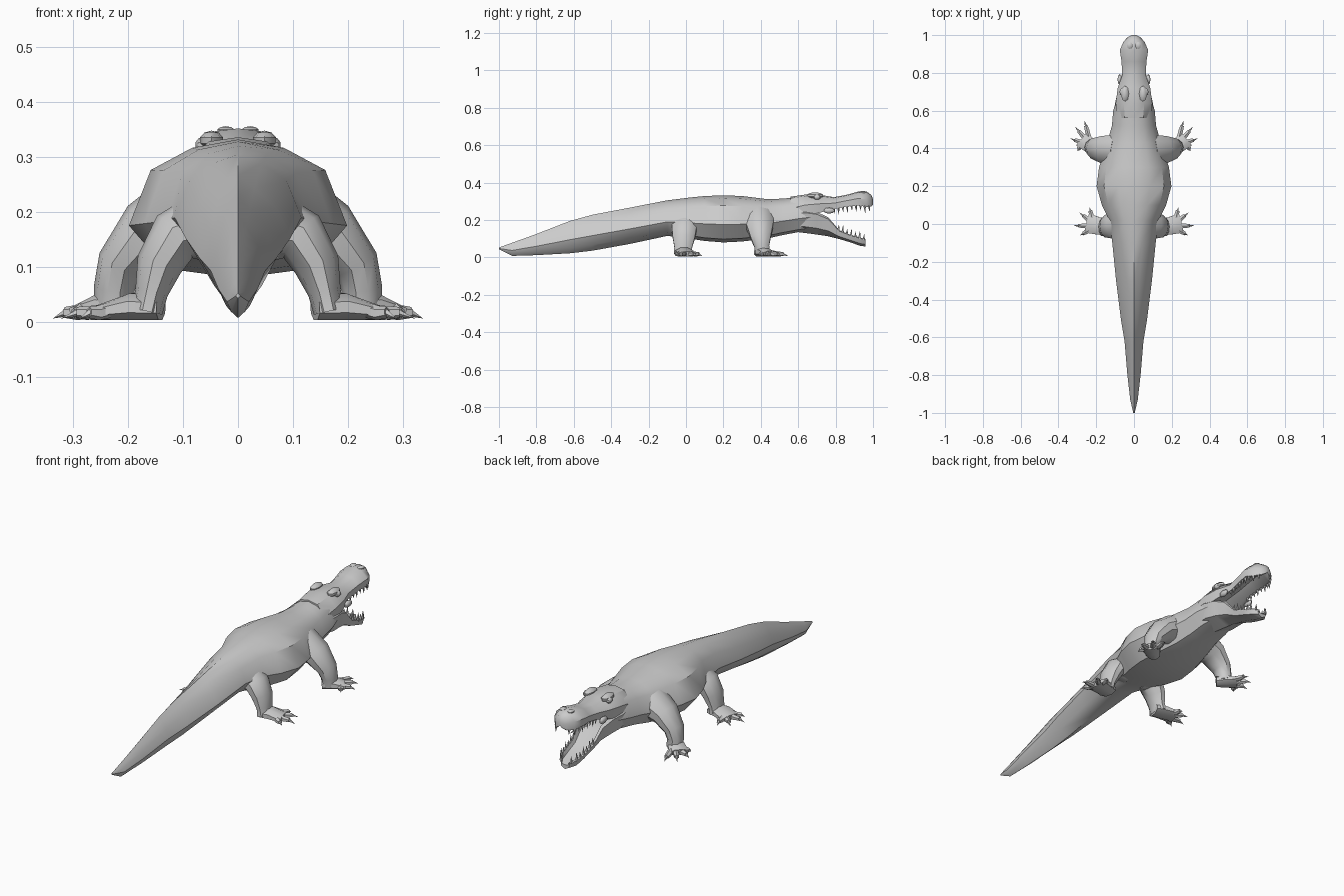
import bpy, bmesh, math
from mathutils import Vector

if "Cube" in bpy.data.objects:
    bpy.data.objects.remove(bpy.data.objects["Cube"])

skin = bpy.data.materials.new("grey_hide")
skin.diffuse_color = (0.6, 0.6, 0.6, 1)
skin.use_nodes = True
skin.node_tree.nodes["Principled BSDF"].inputs["Base Color"].default_value = skin.diffuse_color


def finish(name, bm, mirror=False, angle=40):
    bmesh.ops.recalc_face_normals(bm, faces=bm.faces)
    me = bpy.data.meshes.new(name)
    bm.to_mesh(me)
    bm.free()
    me.materials.append(skin)
    ob = bpy.data.objects.new(name, me)
    bpy.context.collection.objects.link(ob)
    bpy.ops.object.select_all(action='DESELECT')
    ob.select_set(True)
    bpy.context.view_layer.objects.active = ob
    bpy.ops.object.shade_smooth_by_angle(angle=math.radians(angle))
    if mirror:
        m = ob.modifiers.new("mirror", 'MIRROR')
        m.use_mirror_merge = False
    return ob


def bridge(bm, rings):
    vs = [[bm.verts.new(p) for p in r] for r in rings]
    n = len(vs[0])
    for a, b in zip(vs, vs[1:]):
        for i in range(n):
            j = (i + 1) % n
            bm.faces.new((a[i], a[j], b[j], b[i]))
    bm.faces.new(vs[0])
    bm.faces.new(vs[-1])


def loft(name, stations, section, angle=40):
    """stations: (y, half width, bottom, top); section(y): half outline from top to bottom"""
    rings = []
    for y, w, zb, zt in stations:
        half = section(y)
        full = half + [(-u, v) for u, v in half[-2:0:-1]]
        rings.append([(u * w, y, zb + v * (zt - zb)) for u, v in full])
    bm = bmesh.new()
    bridge(bm, rings)
    return finish(name, bm, angle=angle)


def tube(bm, path, side, n=8, floor=0.004):
    """path: (centre, radius along side, radius across)"""
    pts = [Vector(p[0]) for p in path]
    rings = []
    for i, (c, a, b) in enumerate(path):
        d = (pts[min(i + 1, len(pts) - 1)] - pts[max(i - 1, 0)]).normalized()
        s = Vector(side)
        s = (s - d * s.dot(d)).normalized()
        u = d.cross(s)
        ring = []
        for k in range(n):
            t = 2 * math.pi * (k + 0.5) / n
            p = pts[i] + s * a * math.cos(t) + u * b * math.sin(t)
            p.z = max(p.z, floor)
            ring.append(p)
        rings.append(ring)
    bridge(bm, rings)


def spike(bm, base, tip, r, n=5):
    base, tip = Vector(base), Vector(tip)
    d = (tip - base).normalized()
    s = d.orthogonal().normalized()
    u = d.cross(s)
    ring = [bm.verts.new(base + r * (s * math.cos(2 * math.pi * k / n) + u * math.sin(2 * math.pi * k / n)))
            for k in range(n)]
    t = bm.verts.new(tip)
    for k in range(n):
        bm.faces.new((ring[k], ring[(k + 1) % n], t))
    bm.faces.new(ring)


# Body and tail: broad trunk section blending to a keeled tail section
TRUNK = [(0, 1), (.42, .94), (.8, .78), (1, .38), (.66, .07), (0, 0)]
TAIL = [(0, 1), (.3, .88), (.72, .68), (1, .42), (.62, .16), (0, 0)]


def body_section(y):
    t = min(max((y + .35) / .4, 0), 1)
    return [(a[0] + (b[0] - a[0]) * t, a[1] + (b[1] - a[1]) * t) for a, b in zip(TAIL, TRUNK)]


loft("body_and_tail", [
    (-1.0, .004, .044, .053), (-.93, .02, .008, .078), (-.8, .035, .012, .125),
    (-.62, .05, .022, .195), (-.5, .07, .036, .228), (-.3, .095, .072, .266),
    (-.1, .115, .115, .305), (.02, .13, .10, .32), (.1, .17, .088, .328),
    (.2, .198, .08, .332), (.3, .185, .085, .328), (.43, .142, .10, .312),
    (.52, .117, .12, .314), (.6, .11, .135, .324), (.67, .09, .145, .33)], body_section)

# Head and jaws
UPPER = [(0, 1), (.55, .93), (1, .5), (.95, 0), (.68, 0), (0, .35)]
LOWER = [(0, .55), (.7, .6), (.84, 1), (1, .9), (.85, .28), (0, 0)]
upper = [(.56, .09, .2, .325), (.64, .097, .225, .336), (.72, .086, .24, .334),
         (.79, .062, .258, .322), (.86, .066, .272, .335), (.92, .075, .278, .352),
         (.965, .056, .27, .352), (.99, .032, .272, .335), (1.0, .013, .283, .312)]
lower = [(.56, .09, .14, .25), (.64, .1, .13, .25), (.7, .087, .122, .242),
         (.76, .07, .113, .215), (.82, .06, .098, .145), (.88, .056, .08, .12),
         (.93, .048, .062, .107), (.96, .025, .058, .097)]
loft("upper_jaw", upper, lambda y: UPPER)
loft("lower_jaw", lower, lambda y: LOWER)


def at(stations, y, k):
    for a, b in zip(stations, stations[1:]):
        if a[0] <= y <= b[0]:
            return a[k] + (b[k] - a[k]) * (y - a[0]) / (b[0] - a[0])


# Teeth along both jaws
bm = bmesh.new()
for i in range(9):
    y = .79 + i * .0235
    x, z = at(upper, y, 1) * .84, at(upper, y, 2)
    spike(bm, (x, y, z + .006), (x, y + .004, z - (.036 if i % 2 else .026)), .008)
for i in range(7):
    y = .815 + i * .0225
    x, z = at(lower, y, 1) * .88, at(lower, y, 3)
    spike(bm, (x, y, z - .008), (x, y + .003, z + (.036 if i % 2 else .026)), .008)
finish("teeth", bm, mirror=True, angle=30)

# Brow ridges with eyes, jaw-hinge bumps and nostrils
for name, loc, size in [("brow_ridge", (.048, .69, .33), (.022, .045, .018)),
                        ("eye", (.062, .70, .322), (.016, .02, .015)),
                        ("cheek_bump", (.076, .765, .25), (.012, .03, .016)),
                        ("nostril_bump", (.022, .945, .348), (.016, .02, .008))]:
    bm = bmesh.new()
    bmesh.ops.create_uvsphere(bm, u_segments=8, v_segments=5, radius=1)
    for v in bm.verts:
        v.co = Vector([v.co[k] * size[k] + loc[k] for k in range(3)])
    finish(name, bm, mirror=True)

# Legs: limb, flat foot, four clawed toes
LEGS = {
    "front": dict(
        limb=[((.09, .39, .2), .085, .08), ((.165, .395, .165), .075, .058), ((.215, .40, .105), .056, .042),
              ((.225, .405, .06), .042, .037), ((.225, .41, .022), .042, .036)],
        foot=[((.195, .385, .026), .03, .024), ((.235, .415, .03), .042, .029), ((.275, .45, .02), .05, .016)],
        side=(-.65, .76, 0),
        toes=[(.262, .548), (.312, .515), (.336, .452), (.30, .387)]),
    "hind": dict(
        limb=[((.065, .0, .17), .08, .065), ((.115, -.01, .155), .07, .05), ((.143, -.012, .105), .062, .042),
              ((.157, -.015, .055), .05, .03), ((.165, -.015, .02), .052, .028)],
        foot=[((.14, -.02, .026), .045, .024), ((.19, -.01, .028), .05, .027), ((.25, .005, .018), .056, .014)],
        side=(-.2, .98, 0),
        toes=[(.235, .088), (.29, .062), (.322, -.008), (.287, -.06)]),
}
for name, L in LEGS.items():
    bm = bmesh.new()
    tube(bm, L["limb"], (0, 1, 0), n=10)
    finish(name + "_leg", bm, mirror=True)
    bm = bmesh.new()
    tube(bm, L["foot"], L["side"], n=8)
    finish(name + "_foot", bm, mirror=True)
    bm = bmesh.new()
    end, mid = Vector(L["foot"][2][0]), Vector(L["foot"][1][0])
    side = Vector(L["side"])
    for i, (x, y) in enumerate(L["toes"]):
        root = end.lerp(mid, .35) + side * (.033 - .022 * i)
        tip = Vector((x, y, .007))
        knuckle = root.lerp(tip, .68)
        knuckle.z = .018
        across = (tip - root).cross(Vector((0, 0, 1))).normalized()
        tube(bm, [(root, .014, .014), (root.lerp(tip, .35), .014, .014), (knuckle, .011, .01)], across, n=6)
        spike(bm, root.lerp(knuckle, .9), tip, .008)
    finish(name + "_toes", bm, mirror=True)
